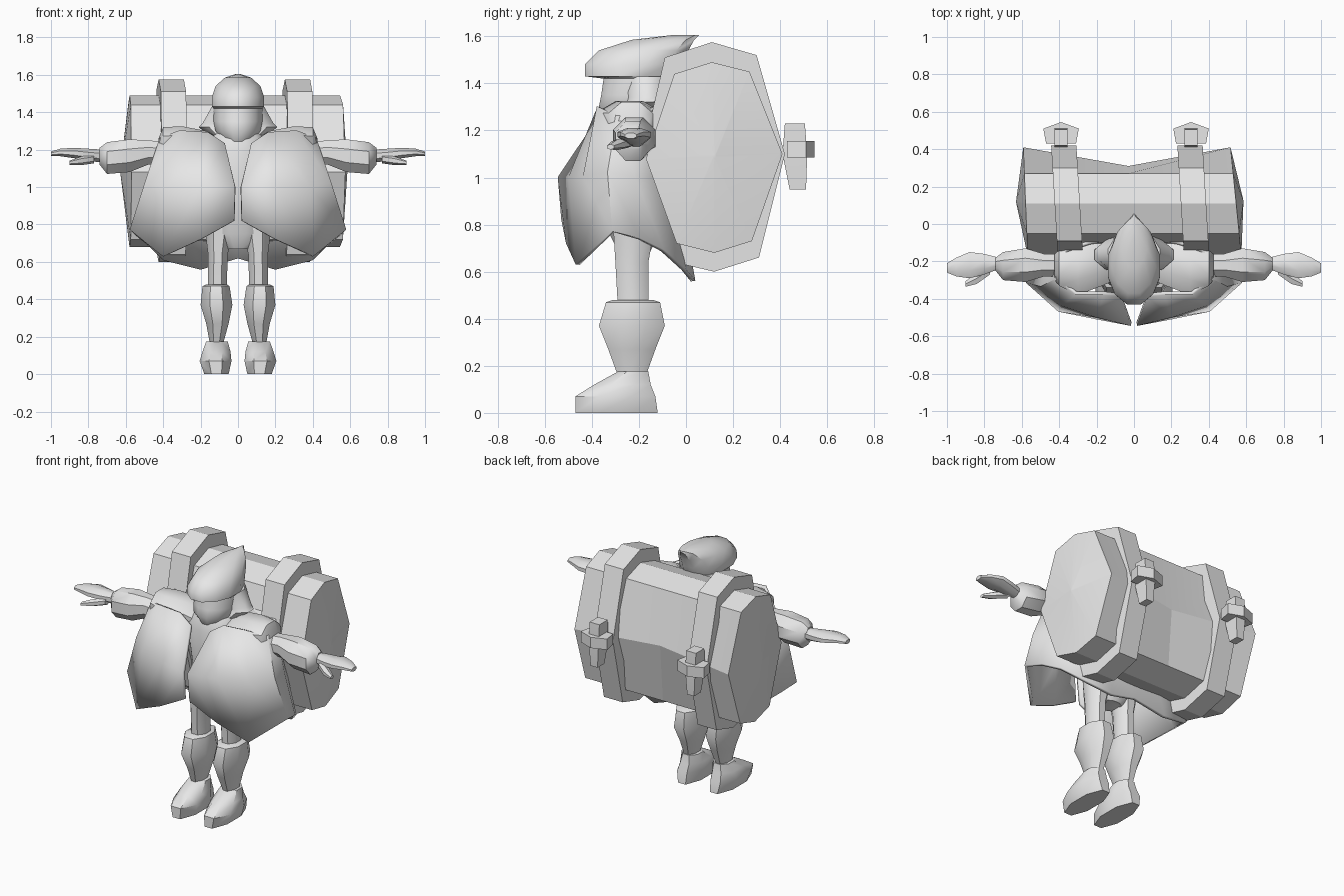
import bpy
import math

cube = bpy.data.objects.get("Cube")
if cube:
    bpy.data.objects.remove(cube, do_unlink=True)

grey = bpy.data.materials.new("plain grey")
grey.use_nodes = True
tone = (0.8, 0.8, 0.8, 1)
grey.diffuse_color = tone
grey.node_tree.nodes["Principled BSDF"].inputs["Base Color"].default_value = tone


def build(name, verts, faces, mirrored=False, thickness=0, angle=40):
    """Make a mesh object, optionally mirrored across the body or given thickness."""
    mesh = bpy.data.meshes.new(name)
    mesh.from_pydata(verts, [], faces)
    mesh.materials.append(grey)
    obj = bpy.data.objects.new(name, mesh)
    bpy.context.collection.objects.link(obj)
    if mirrored:
        mirror = obj.modifiers.new("Mirror", "MIRROR")
        mirror.use_clip = True
    if thickness:
        shell = obj.modifiers.new("Solidify", "SOLIDIFY")
        shell.thickness = thickness
        shell.offset = 0
    bpy.ops.object.select_all(action="DESELECT")
    bpy.context.view_layer.objects.active = obj
    obj.select_set(True)
    bpy.ops.object.mode_set(mode="EDIT")
    bpy.ops.mesh.select_all(action="SELECT")
    bpy.ops.mesh.normals_make_consistent(inside=False)
    bpy.ops.object.mode_set(mode="OBJECT")
    bpy.ops.object.shade_smooth_by_angle(angle=math.radians(angle))
    return obj


def skin(name, rings, **options):
    """Join equal rings of points into a closed, capped solid."""
    n = len(rings[0])
    verts = [point for ring in rings for point in ring]
    faces = [(r * n + i, r * n + (i + 1) % n, (r + 1) * n + (i + 1) % n, (r + 1) * n + i)
             for r in range(len(rings) - 1) for i in range(n)]
    faces += [tuple(range(n)), tuple(range(len(verts) - n, len(verts)))]
    return build(name, verts, faces, **options)


def loft(name, axis, stations, sides=8, **options):
    """Each station is a position on the axis, then the extents of an oval there."""
    rings = []
    for at, u0, u1, v0, v1 in stations:
        ring = []
        for i in range(sides):
            turn = math.tau * (i + 0.5) / sides
            grow = 0.5 / math.cos(math.pi / sides)
            u = (u0 + u1) / 2 + (u1 - u0) * grow * math.cos(turn)
            v = (v0 + v1) / 2 + (v1 - v0) * grow * math.sin(turn)
            ring.append((at, u, v) if axis == "x" else (u, v, at))
        rings.append(ring)
    return skin(name, rings, **options)


# Boots, shins and thighs
loft("foot", "z", [(0, .05, .18, -.47, -.12), (.07, .035, .205, -.47, -.13),
                   (.12, .04, .19, -.39, -.15), (.175, .055, .17, -.29, -.16)],
     mirrored=True)
loft("shin", "z", [(.16, .08, .15, -.29, -.17), (.27, .05, .17, -.33, -.13),
                   (.37, .03, .2, -.37, -.09), (.47, .045, .19, -.34, -.11),
                   (.48, .06, .17, -.31, -.14)], mirrored=True)
loft("thigh", "z", [(.46, .06, .16, -.29, -.16), (.64, .055, .16, -.3, -.16),
                    (.8, .02, .18, -.31, -.13)], mirrored=True)

# Torso and shoulders
loft("torso", "z", [(.67, -.07, .07, -.28, -.16), (.75, -.17, .17, -.32, -.12),
                    (.95, -.16, .16, -.33, -.1), (1.2, -.18, .18, -.36, -.1),
                    (1.29, -.12, .12, -.32, -.1)], sides=12)
loft("shoulder", "x", [(.1, -.3, -.09, 1.16, 1.26), (.17, -.33, -.08, 1.17, 1.3),
                       (.3, -.38, -.1, 1.16, 1.325), (.4, -.33, -.14, 1.16, 1.32),
                       (.425, -.3, -.16, 1.16, 1.26)], mirrored=True)

# Sleeves, hands and thumbs
loft("sleeve", "x", [(.38, -.28, -.16, 1.12, 1.24), (.48, -.28, -.16, 1.12, 1.25),
                     (.58, -.31, -.13, 1.08, 1.255), (.7, -.3, -.15, 1.07, 1.24),
                     (.74, -.25, -.18, 1.12, 1.21)], mirrored=True)
loft("hand", "x", [(.72, -.24, -.18, 1.13, 1.2), (.8, -.27, -.16, 1.14, 1.205),
                   (.88, -.29, -.15, 1.155, 1.21), (.95, -.28, -.18, 1.165, 1.205),
                   (1, -.26, -.21, 1.165, 1.19)], mirrored=True)
loft("thumb", "x", [(.77, -.27, -.22, 1.13, 1.17), (.84, -.32, -.26, 1.12, 1.16),
                    (.9, -.335, -.305, 1.12, 1.14)], sides=6, mirrored=True)

# Head under a pointed hood, with the brim over the face
loft("hooded_head", "z", [(1.24, -.07, .07, -.34, -.12), (1.3, -.12, .12, -.37, -.08),
                          (1.35, -.13, .13, -.36, -.06), (1.42, -.13, .13, -.35, -.04),
                          (1.43, -.14, .14, -.43, -.03), (1.48, -.14, .14, -.43, -.02),
                          (1.54, -.12, .12, -.37, .01), (1.585, -.07, .07, -.23, .035),
                          (1.605, -.01, .01, -.06, .055)], sides=12)
loft("hood_collar", "z", [(1.25, -.12, .12, -.29, -.1), (1.32, -.21, .21, -.27, -.06),
                          (1.34, -.19, .19, -.27, -.05), (1.43, -.14, .14, -.3, -.04)],
     sides=12)

# Cloak: each column runs from shoulder to hem, going from the front opening to the back
columns = [
    [(.07, -.38, 1.23), (.015, -.535, 1), (.02, -.52, .82)],
    [(.16, -.37, 1.29), (.2, -.49, 1), (.2, -.5, .72)],
    [(.31, -.37, 1.3), (.38, -.43, 1), (.4, -.46, .63)],
    [(.41, -.29, 1.26), (.49, -.33, 1.02), (.57, -.31, .77)],
    [(.41, -.21, 1.26), (.48, -.22, 1), (.54, -.2, .74)],
    [(.36, -.14, 1.3), (.42, -.13, 1), (.48, -.1, .69)],
    [(.24, -.1, 1.3), (.32, -.07, .95), (.4, -.01, .61)],
    [(.12, -.08, 1.3), (.17, -.04, .95), (.2, .03, .56)],
    [(0, -.08, 1.3), (0, -.04, .95), (0, .0, .62)],
]
rows = len(columns[0])
build("cloak", [point for column in columns for point in column],
      [(c * rows + r, c * rows + r + 1, (c + 1) * rows + r + 1, (c + 1) * rows + r)
       for c in range(len(columns) - 1) for r in range(rows - 1)],
      mirrored=True, thickness=.02, angle=50)

# Large eight-sided pack carried across the back
pack_outline = [(.11, 1.49), (.27, 1.45), (.41, 1.1), (.28, .73),
                (.12, .68), (-.04, .72), (-.17, 1.08), (-.05, 1.44)]
strap_outline = [(.11, 1.575), (.3, 1.52), (.42, 1.1), (.31, .66),
                 (.12, .6), (-.05, .64), (-.19, 1.08), (-.09, 1.51)]
mid_y, mid_z = .12, 1.09


def slice_at(outline, x, lean=0, size=1, dip=0):
    """Place an outline across the x axis, leaning with depth and dipping at the back."""
    return [(x + lean * (y - mid_y),
             mid_y + (y - mid_y) * size - (dip if y > .4 else 0),
             mid_z + (z - mid_z) * size) for y, z in outline]


skin("pack", [slice_at(pack_outline, -.63, size=.02),
              slice_at(pack_outline, -.58, lean=-.04),
              slice_at(pack_outline, -.03, dip=.1),
              slice_at(pack_outline, .545, lean=-.1),
              slice_at(pack_outline, .585, size=.02)], angle=10)

for side, start, buckle_x in (("left", .25, .305), ("right", -.425, -.39)):
    # Raised band around the pack
    skin(side + "_strap", [slice_at(strap_outline, start, lean=-.06),
                           slice_at(strap_outline, start + .135, lean=-.06)], angle=10)
    # Buckle made of a tapered tongue and a pointed crossbar
    tongue = [(.95, .025, .44, .51), (1.1, .035, .41, .515), (1.23, .035, .42, .505)]
    skin(side + "_buckle_tongue",
         [[(buckle_x - w, y0, z), (buckle_x + w, y0, z),
           (buckle_x + w, y1, z), (buckle_x - w, y1, z)] for z, w, y0, y1 in tongue],
         angle=10)
    bar = [(-.08, .43), (.08, .43), (.095, .51), (0, .545), (-.095, .51)]
    skin(side + "_buckle_bar",
         [[(buckle_x + x, y, z) for x, y in bar] for z in (1.085, 1.155)], angle=10)
